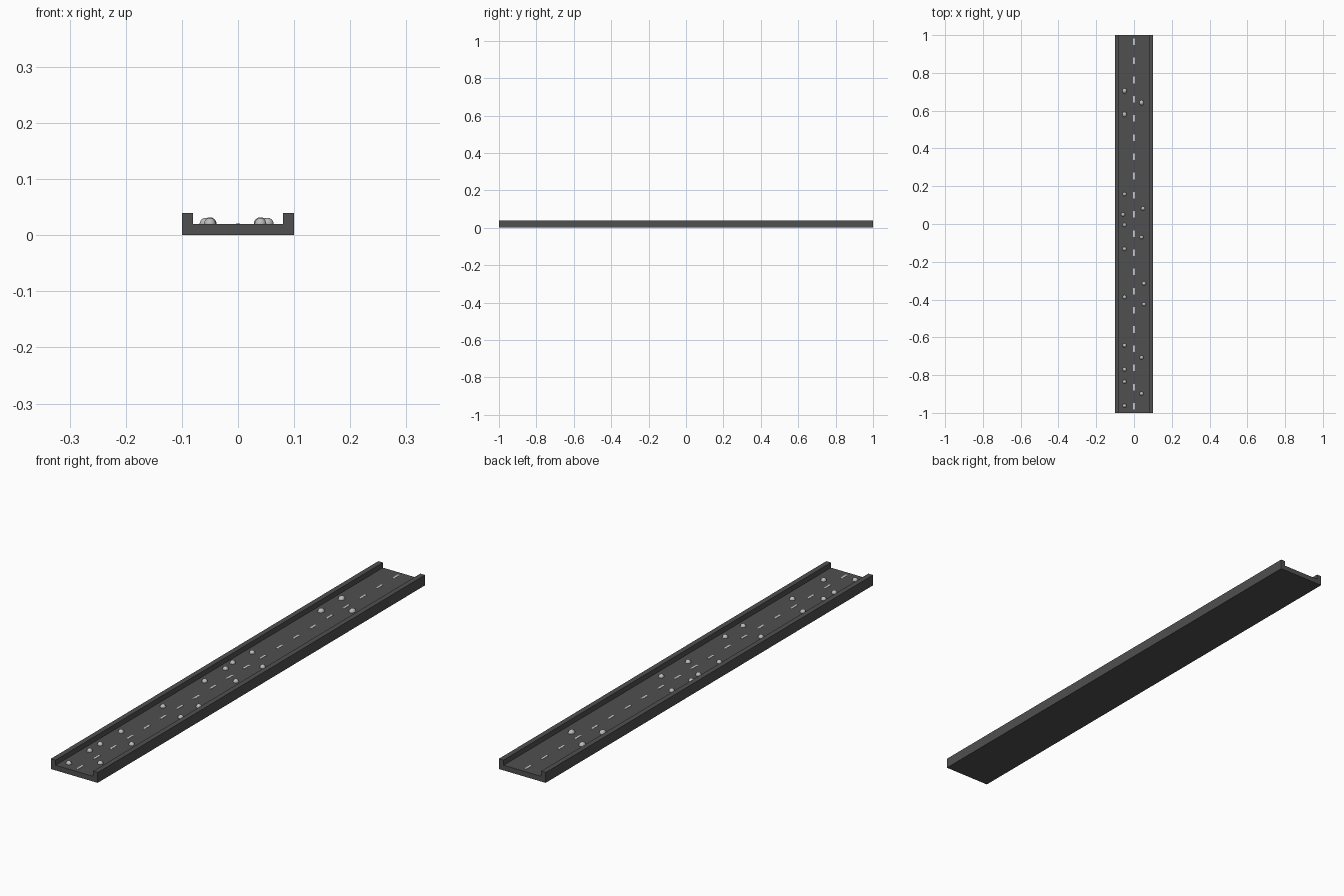
import bpy, bmesh
from mathutils import Matrix

if "Cube" in bpy.data.objects:
    bpy.data.objects.remove(bpy.data.objects["Cube"])


def material(name, v):
    m = bpy.data.materials.new(name)
    m.diffuse_color = (v, v, v, 1)
    m.use_nodes = True
    m.node_tree.nodes["Principled BSDF"].inputs["Base Color"].default_value = m.diffuse_color
    return m


def make_object(name, bm, mat):
    mesh = bpy.data.meshes.new(name)
    bm.to_mesh(mesh)
    bm.free()
    mesh.materials.append(mat)
    ob = bpy.data.objects.new(name, mesh)
    bpy.context.collection.objects.link(ob)
    return ob


def add_box(bm, centre, size):
    bmesh.ops.create_cube(bm, size=1, matrix=Matrix.Translation(centre) @ Matrix.Diagonal((*size, 1)))


asphalt = material("dark_grey", 0.08)
paint = material("pale_grey", 0.6)
stone = material("light_grey", 0.5)

# Channel: floor with a raised curb on each side
profile = [(-0.1, 0), (0.1, 0), (0.1, 0.04), (0.08, 0.04),
           (0.08, 0.02), (-0.08, 0.02), (-0.08, 0.04), (-0.1, 0.04)]
bm = bmesh.new()
face = bm.faces.new([bm.verts.new((x, -1, z)) for x, z in profile])
ext = bmesh.ops.extrude_face_region(bm, geom=[face])
bmesh.ops.translate(bm, vec=(0, 2, 0),
                    verts=[v for v in ext["geom"] if isinstance(v, bmesh.types.BMVert)])
bmesh.ops.recalc_face_normals(bm, faces=bm.faces)
make_object("road_bed", bm, asphalt)

# Dashed centre line
bm = bmesh.new()
for i in range(20):
    add_box(bm, (0, -0.965 + i * 0.1016, 0.0203), (0.008, 0.035, 0.0014))
make_object("centre_dashes", bm, paint)


# Rounded stones sitting half sunk in the floor
def stones(name, spots, size):
    bm = bmesh.new()
    for x, y in spots:
        bmesh.ops.create_uvsphere(bm, u_segments=16, v_segments=8, radius=1,
                                  matrix=Matrix.Translation((x, y, 0.02)) @ Matrix.Diagonal((*size, 1)))
    for f in bm.faces:
        f.smooth = True
    make_object(name, bm, stone)


stones("large_stones", [(-0.05, 0.705), (0.04, 0.642), (-0.05, 0.58)], (0.012, 0.014, 0.012))
stones("small_stones", [
    (-0.05, 0.158), (0.048, 0.082), (-0.058, 0.05), (-0.05, -0.005), (0.04, -0.07),
    (-0.05, -0.132), (0.053, -0.315), (-0.05, -0.387), (0.053, -0.425), (-0.05, -0.643),
    (0.04, -0.707), (-0.05, -0.77), (-0.05, -0.835), (0.04, -0.898), (-0.05, -0.962)],
    (0.0105, 0.0105, 0.011))
